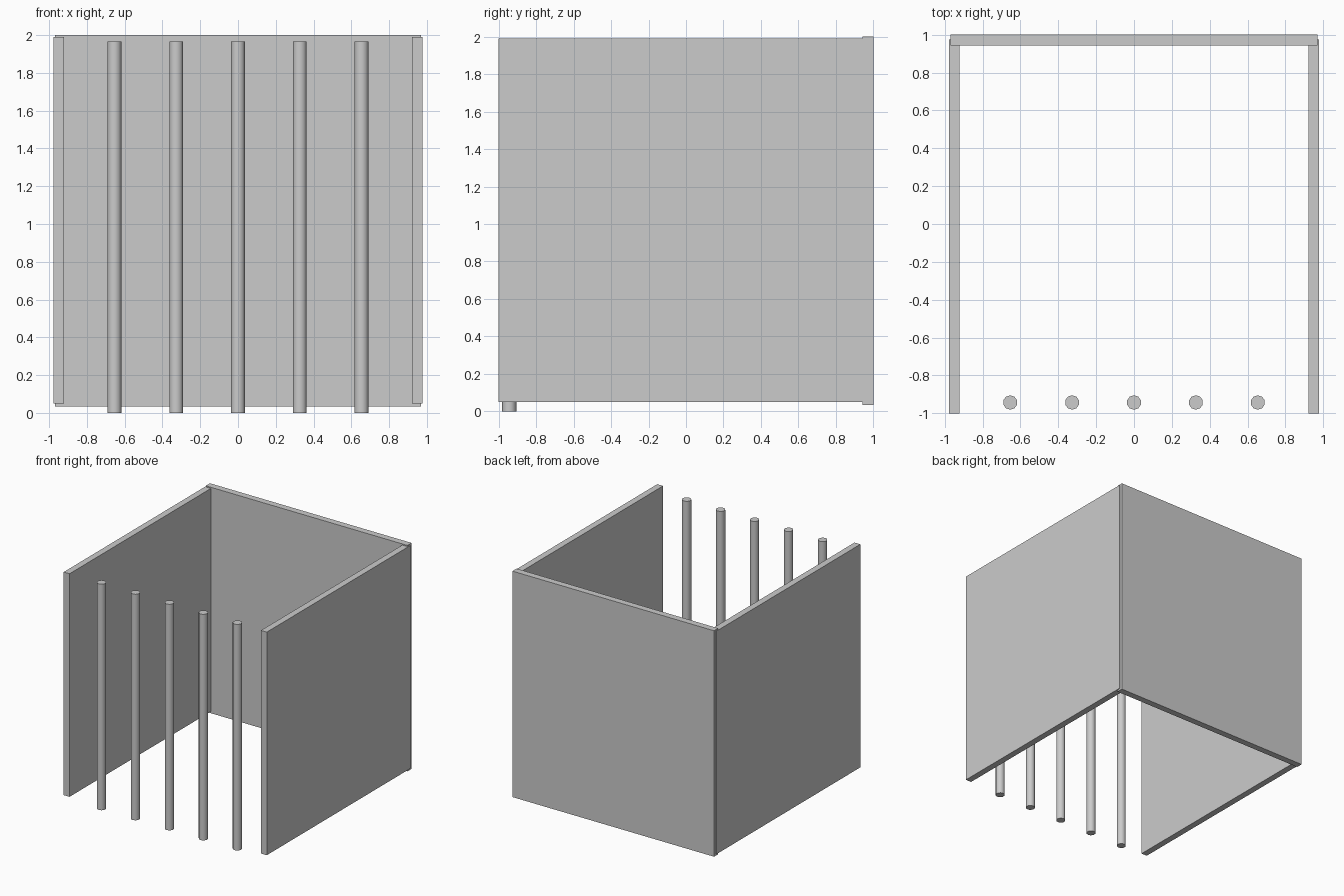
import bpy
import math

if "Cube" in bpy.data.objects:
    bpy.data.objects.remove(bpy.data.objects["Cube"])


def box(name, lo, hi):
    centre = [(a + b) / 2 for a, b in zip(lo, hi)]
    bpy.ops.mesh.primitive_cube_add(size=1, location=centre)
    ob = bpy.context.object
    ob.name = name
    ob.scale = [b - a for a, b in zip(lo, hi)]
    bpy.ops.object.transform_apply(location=False, rotation=False, scale=True)
    return ob


# Back wall, slightly taller than the sides
box("back_wall", (-0.97, 0.943, 0.035), (0.97, 1.0, 2.0))

# Side walls, their rear ends lapping into the back wall
box("left_wall", (-0.977, -1.0, 0.05), (-0.921, 0.975, 1.99))
box("right_wall", (0.921, -1.0, 0.05), (0.977, 0.975, 1.99))

# Row of round bars across the open front
BAR_HEIGHT = 1.966
for i in range(5):
    bpy.ops.mesh.primitive_cylinder_add(
        vertices=10, radius=0.038, depth=BAR_HEIGHT, end_fill_type='TRIFAN',
        location=((i - 2) * 0.327, -0.943, BAR_HEIGHT / 2))
    bar = bpy.context.object
    bar.name = f"front_bar_{i + 1}"
    bpy.ops.object.shade_smooth_by_angle(angle=math.radians(50))
